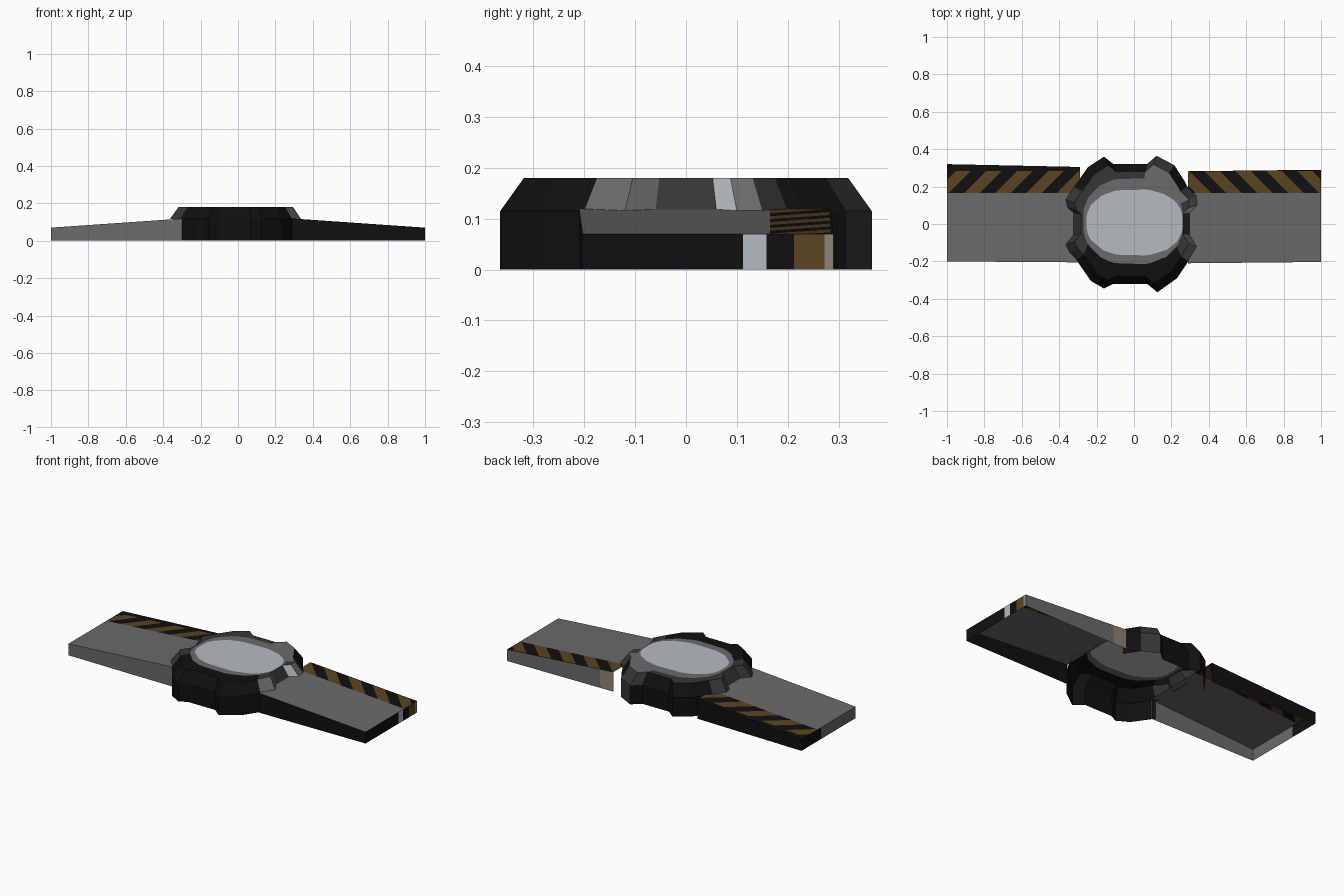
import bpy, bmesh, math
from mathutils import Vector

if "Cube" in bpy.data.objects:
    bpy.data.objects.remove(bpy.data.objects["Cube"])

# Colours
COLOURS = {
    "black": (0.005, 0.005, 0.005),
    "dark_grey": (0.037, 0.037, 0.037),
    "mid_grey": (0.145, 0.145, 0.145),
    "pale_steel": (0.46, 0.50, 0.53),
    "amber_brown": (0.105, 0.058, 0.016),
    "tan": (0.27, 0.23, 0.17),
}
MATS = []
for name, c in COLOURS.items():
    m = bpy.data.materials.new(name)
    m.diffuse_color = (*c, 1)
    m.use_nodes = True
    m.node_tree.nodes["Principled BSDF"].inputs["Base Color"].default_value = m.diffuse_color
    MATS.append(m)
BLACK, DARK, GREY, PALE, BROWN, TAN = range(6)


def add_face(bm, pts, out, mat):
    """One flat face turned towards the direction out."""
    f = bm.faces.new([bm.verts.new(p) for p in pts])
    f.normal_update()
    if f.normal.dot(Vector(out)) < 0:
        f.normal_flip()
    f.material_index = mat
    return f


def finish(bm, name):
    bmesh.ops.remove_doubles(bm, verts=bm.verts, dist=0.0002)
    me = bpy.data.meshes.new(name)
    bm.to_mesh(me)
    bm.free()
    for m in MATS:
        me.materials.append(m)
    ob = bpy.data.objects.new(name, me)
    bpy.context.collection.objects.link(ob)
    return ob


# Wings: open-bottomed sloping shells with a hazard stripe along the back
X_IN, X_OUT = 0.29, 1.0
STRIPE_Y0, STRIPE_Y1, PITCH = 0.165, 0.284, 0.165


def top_z(x):
    return 0.07 + (1.0 - abs(x)) * 0.069


def wing(side, name, front, back, walls, end_bands):
    bm = bmesh.new()
    xi, xo = side * X_IN, side * X_OUT

    def strip(ya, yb, mat):
        pts = [(xi, ya[0], top_z(xi)), (xo, ya[1], top_z(xo)),
               (xo, yb[1], top_z(xo)), (xi, yb[0], top_z(xi))]
        return add_face(bm, pts, (0, 0, 1), mat)

    # hazard stripe, cut diagonally
    edge = (min(STRIPE_Y1, back[0]), STRIPE_Y1)
    strip((STRIPE_Y0,) * 2, edge, BROWN)
    slope = -side * 1.0
    half = PITCH / 2
    for k in range(-20, 21):
        bmesh.ops.bisect_plane(
            bm, geom=bm.verts[:] + bm.edges[:] + bm.faces[:], dist=1e-5,
            plane_co=(k * half, STRIPE_Y0, 0), plane_no=(1, -slope, 0))
    for f in bm.faces:
        c = f.calc_center_median()
        k = math.floor((c.x - slope * (c.y - STRIPE_Y0)) / half)
        f.material_index = BROWN if k % 2 == (0 if side > 0 else 1) else BLACK

    # plain top and back margin
    strip(front, (STRIPE_Y0,) * 2, GREY)
    strip(edge, back, BLACK)

    # long side walls
    for ys, out, bands in ((front, -1, walls[0]), (back, 1, walls[1])):
        for a, b, mat in bands:
            pts = []
            for x in (a, b):
                y = ys[0] + (ys[1] - ys[0]) * (x - X_IN) / (X_OUT - X_IN)
                pts.append((side * x, y, 0))
                pts.append((side * x, y, top_z(x)))
            add_face(bm, [pts[0], pts[2], pts[3], pts[1]], (0, out, 0), mat)
    # end wall
    for a, b, mat in end_bands:
        add_face(bm, [(xo, a, 0), (xo, b, 0), (xo, b, 0.07), (xo, a, 0.07)],
                 (side, 0, 0), mat)
    finish(bm, name)


wing(-1, "left_wing", (-0.205, -0.2), (0.305, 0.32),
     ([(X_IN, 1, GREY)], [(X_IN, 1, BLACK)]),
     [(-0.2, 0.13, GREY), (0.13, 0.32, BLACK)])
wing(1, "right_wing", (-0.21, -0.203), (0.282, 0.29),
     ([(X_IN, 1, BLACK)], [(X_IN, 0.38, TAN), (0.38, 1, GREY)]),
     [(-0.203, 0.112, BLACK), (0.112, 0.158, PALE), (0.158, 0.212, BLACK),
      (0.212, 0.272, BROWN), (0.272, 0.29, TAN)])

# Central housing: lugged outline, bevelled rim and flat face
OUTLINE = [
    (0.30, 0.06), (0.338, 0.10), (0.335, 0.15), (0.285, 0.20), (0.27, 0.23),
    (0.215, 0.315), (0.12, 0.365), (0.07, 0.32), (-0.11, 0.32), (-0.16, 0.36),
    (-0.245, 0.305), (-0.32, 0.20), (-0.365, 0.13), (-0.355, 0.09), (-0.325, 0.06),
    (-0.325, -0.06), (-0.365, -0.11), (-0.345, -0.15), (-0.31, -0.19),
    (-0.23, -0.305), (-0.16, -0.345), (-0.11, -0.32), (0.07, -0.32),
    (0.125, -0.365), (0.23, -0.29), (0.29, -0.20), (0.335, -0.12), (0.30, -0.06)]


def ellipse(rx, ry, cx, cy):
    pts = []
    for x, y in OUTLINE:
        t = math.atan2(y / 0.34, x / 0.33)
        # rounded-square curve, fuller than an ellipse
        c, s = math.cos(t), math.sin(t)
        r = (abs(c) ** 2.4 + abs(s) ** 2.4) ** (-1 / 2.4)
        pts.append((cx + rx * c * r, cy + ry * s * r, 0.18))
    return pts


base = [(x, y, 0) for x, y in OUTLINE]
shoulder = [(x, y, 0.115) for x, y in OUTLINE]
rim = [(x * 0.87, y * 0.873, 0.18) for x, y in OUTLINE]
grey_edge = ellipse(0.268, 0.232, -0.005, 0.015)
pale_edge = ellipse(0.258, 0.178, 0.003, 0.008)


def wall_colour(x, y):
    return DARK if y > 0.3 and 0.14 < x < 0.2 else BLACK


def bevel_colour(x, y):
    if x > 0.29 and 0.06 < y < 0.11:
        return PALE
    if x > 0.27 and -0.17 < y < 0.17:
        return GREY if abs(y) > 0.06 else DARK
    if abs(y) < 0.19 or (y > 0.22 and 0 < x < 0.2):
        return DARK
    return BLACK


def rim_colour(x, y):
    if y < -0.2:
        return BLACK
    return GREY if x > 0 and y > 0.12 else DARK


bm = bmesh.new()
n = len(OUTLINE)
for lo, hi, rule in ((base, shoulder, wall_colour), (shoulder, rim, bevel_colour),
                     (rim, grey_edge, rim_colour), (grey_edge, pale_edge, lambda x, y: GREY)):
    for i in range(n):
        j = (i + 1) % n
        mx, my = (lo[i][0] + lo[j][0]) / 2, (lo[i][1] + lo[j][1]) / 2
        # the wings open into the housing, so no wall there
        if lo is base and abs(mx) > 0.26 and -0.21 < my < 0.235:
            continue
        out = (mx, my, 0.0) if lo is base else (mx, my, 1.0)
        add_face(bm, [lo[i], lo[j], hi[j], hi[i]], out, rule(mx, my))
add_face(bm, pale_edge, (0, 0, 1), PALE)
finish(bm, "central_housing")
